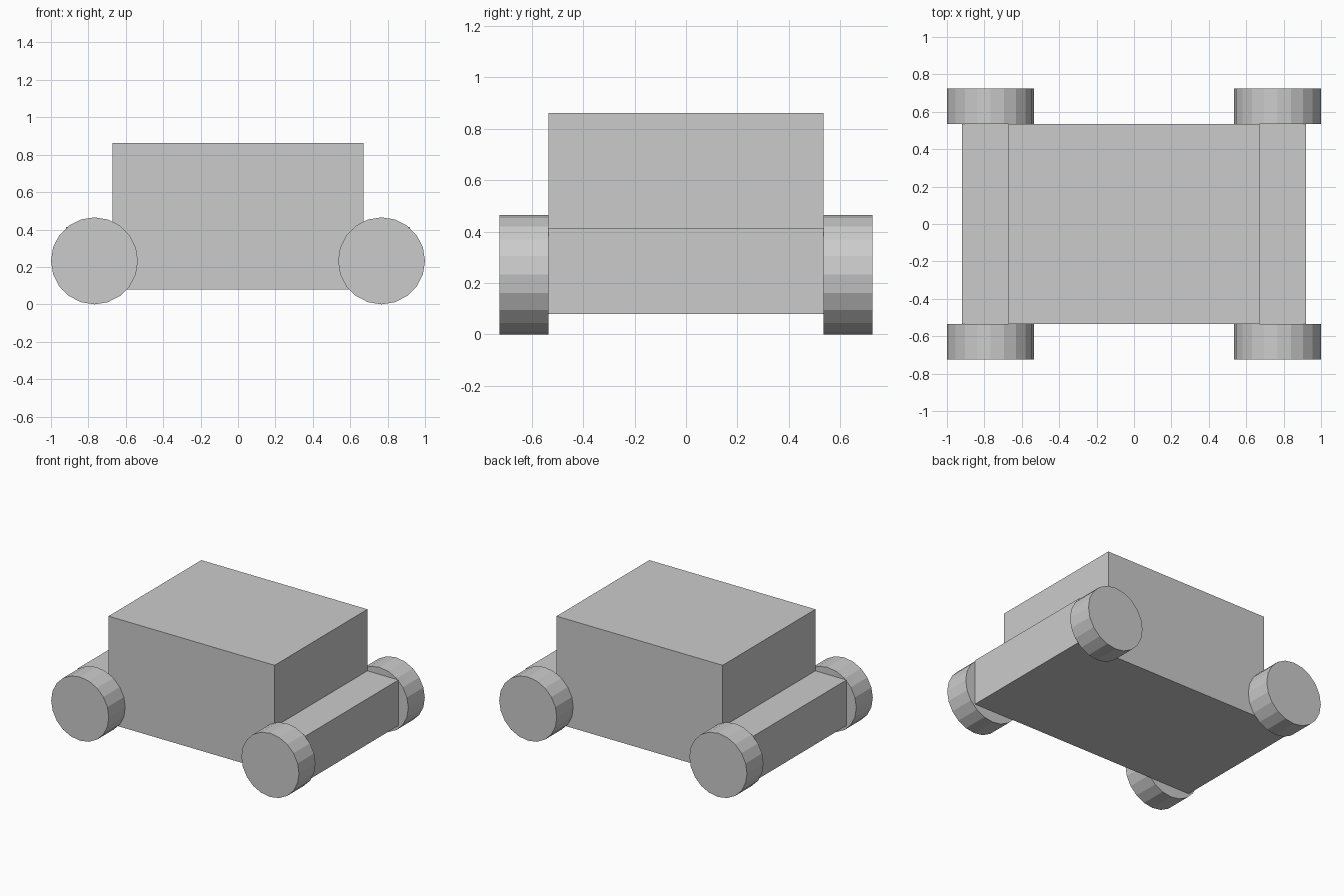
import bpy, bmesh, math
from mathutils import Matrix

if "Cube" in bpy.data.objects:
    bpy.data.objects.remove(bpy.data.objects["Cube"])

HALF_WIDTH = 0.535
WHEEL_R, WHEEL_W, WHEEL_X = 0.2325, 0.19, 0.7675


def add_object(name, bm):
    bmesh.ops.recalc_face_normals(bm, faces=bm.faces)
    mesh = bpy.data.meshes.new(name)
    bm.to_mesh(mesh)
    bm.free()
    obj = bpy.data.objects.new(name, mesh)
    bpy.context.collection.objects.link(obj)
    return obj


# Body: stepped side profile extruded across the width
half = [(0.92, 0.08), (0.92, 0.413), (0.67, 0.413), (0.67, 0.862)]
profile = half + [(-x, z) for x, z in reversed(half)]
bm = bmesh.new()
face = bm.faces.new([bm.verts.new((x, -HALF_WIDTH, z)) for x, z in profile])
ext = bmesh.ops.extrude_face_region(bm, geom=[face], use_keep_orig=True)
new_verts = [g for g in ext["geom"] if isinstance(g, bmesh.types.BMVert)]
bmesh.ops.translate(bm, verts=new_verts, vec=(0, 2 * HALF_WIDTH, 0))
add_object("body", bm)

# Wheels: 20-sided discs sitting flush against the body sides
for x_name, sx in (("left", -1), ("right", 1)):
    for y_name, sy in (("front", -1), ("back", 1)):
        bm = bmesh.new()
        bmesh.ops.create_cone(bm, cap_ends=True, segments=20, radius1=WHEEL_R,
                              radius2=WHEEL_R, depth=WHEEL_W,
                              matrix=Matrix.Rotation(math.pi / 2, 4, 'X'))
        wheel = add_object(f"{y_name}_{x_name}_wheel", bm)
        wheel.location = (sx * WHEEL_X, sy * (HALF_WIDTH + WHEEL_W / 2), WHEEL_R)
